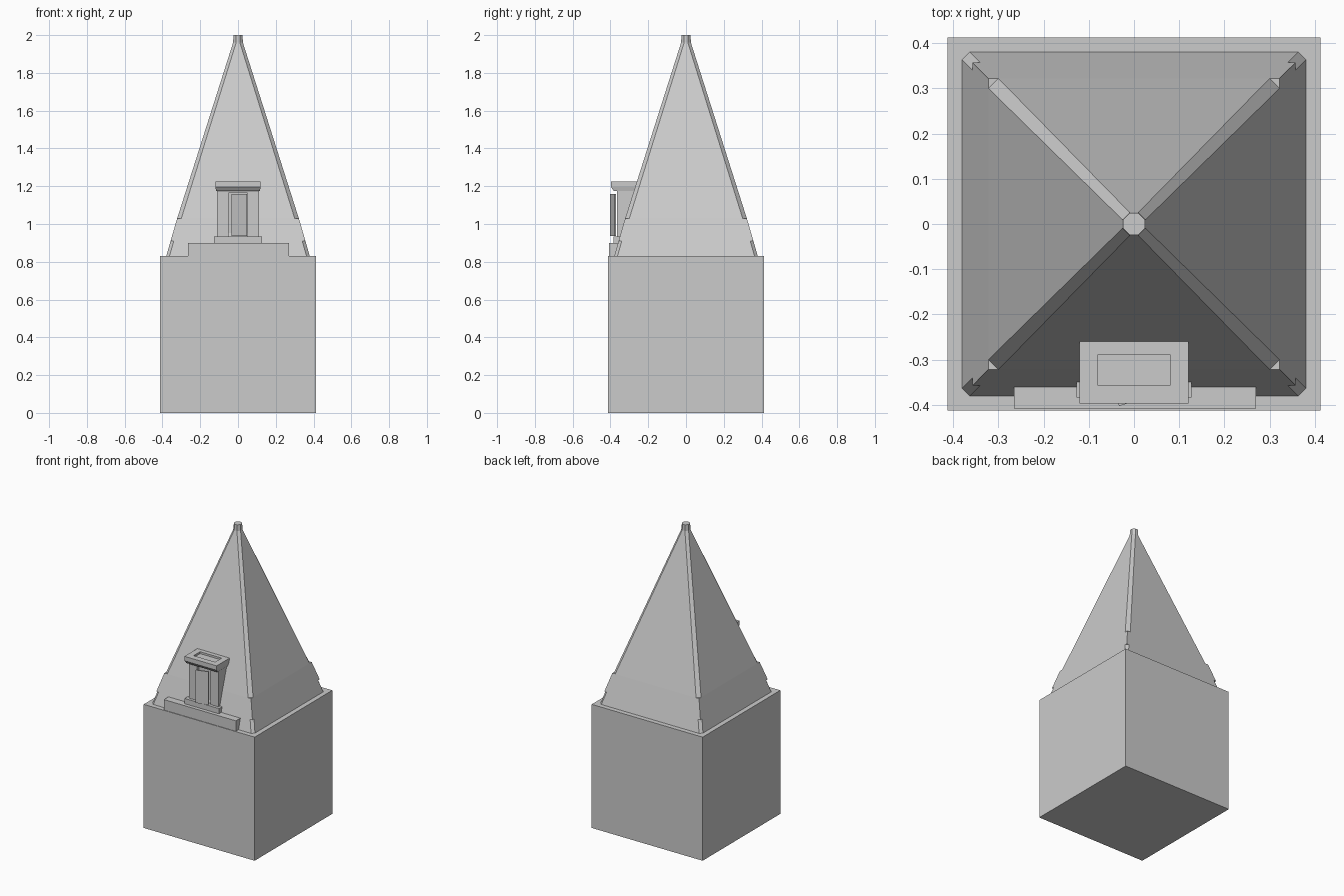
import bpy, bmesh, math
from mathutils import Vector

if "Cube" in bpy.data.objects:
    bpy.data.objects.remove(bpy.data.objects["Cube"])


def finish(name, bm):
    bmesh.ops.recalc_face_normals(bm, faces=bm.faces)
    me = bpy.data.meshes.new(name)
    bm.to_mesh(me)
    bm.free()
    ob = bpy.data.objects.new(name, me)
    bpy.context.collection.objects.link(ob)
    return ob


def box(name, x0, x1, y0, y1, z0, z1):
    bm = bmesh.new()
    bmesh.ops.create_cube(bm, size=1)
    for v in bm.verts:
        v.co = Vector(((x0 + x1) / 2 + v.co.x * (x1 - x0),
                       (y0 + y1) / 2 + v.co.y * (y1 - y0),
                       (z0 + z1) / 2 + v.co.z * (z1 - z0)))
    return finish(name, bm)


def ring(bm, half, cut, z):
    """Square ring; corners are cut off when cut > 0."""
    pts = []
    for k in range(4):
        a = k * math.pi / 2
        corner = [(half, half - cut), (half - cut, half)] if cut else [(half, half)]
        for x, y in corner:
            pts.append(bm.verts.new((x * math.cos(a) - y * math.sin(a),
                                     x * math.sin(a) + y * math.cos(a), z)))
    return pts


def stack(name, levels):
    bm = bmesh.new()
    rings = [ring(bm, *lv) for lv in levels]
    bm.faces.new(rings[0])
    bm.faces.new(rings[-1])
    for lo, hi in zip(rings, rings[1:]):
        n = len(lo)
        for i in range(n):
            j = (i + 1) % n
            bm.faces.new((lo[i], lo[j], hi[j], hi[i]))
    return finish(name, bm)


# Tower block
box("tower_block", -0.412, 0.412, -0.412, 0.412, 0, 0.83)

# Spire: chamfered foot, square-cornered band, chamfered upper part
stack("spire_foot", [(0.38, 0.017, 0.83), (0.357, 0.017, 0.91)])
stack("spire_band", [(0.357, 0, 0.91), (0.322, 0, 1.03)])
stack("spire_upper", [(0.322, 0.022, 1.03), (0.026, 0.016, 1.96), (0.024, 0.014, 2.0)])

# Ledge and sill below the dormer
box("dormer_ledge", -0.265, 0.27, -0.408, -0.35, 0.83, 0.90)
box("dormer_sill", -0.127, 0.127, -0.384, -0.34, 0.90, 0.935)

# Dormer walls around the door opening
box("wall_left", -0.11, -0.05, -0.365, -0.265, 0.93, 1.18)
box("wall_right", 0.05, 0.11, -0.365, -0.265, 0.93, 1.18)
box("wall_top", -0.05, 0.05, -0.365, -0.265, 1.165, 1.18)
box("opening_back", -0.05, 0.05, -0.345, -0.27, 0.93, 1.17)

# Door left slightly open, hinged on the right
door = box("door", -0.084, 0, -0.004, 0.004, 0.937, 1.158)
door.location = (0.046, -0.374, 0)
door.rotation_euler = (0, 0, math.radians(17))

# Dormer cap with sloped underside and a shallow recess on top
bm = bmesh.new()
rows = []
for inset, z in ((0.015, 1.175), (0, 1.195), (0, 1.225)):
    rows.append([bm.verts.new((x, y, z)) for x, y in
                 ((-0.12 + inset / 3, -0.397 + inset), (0.12 - inset / 3, -0.397 + inset),
                  (0.12 - inset / 3, -0.257), (-0.12 + inset / 3, -0.257))])
rows.append([bm.verts.new((x, y, 1.225)) for x, y in
             ((-0.08, -0.357), (0.08, -0.357), (0.08, -0.288), (-0.08, -0.288))])
rows.append([bm.verts.new((v.co.x, v.co.y, 1.212)) for v in rows[-1]])
bm.faces.new(rows[0])
bm.faces.new(rows[-1])
for lo, hi in zip(rows, rows[1:]):
    for i in range(4):
        j = (i + 1) % 4
        bm.faces.new((lo[i], lo[j], hi[j], hi[i]))
finish("dormer_cap", bm)
